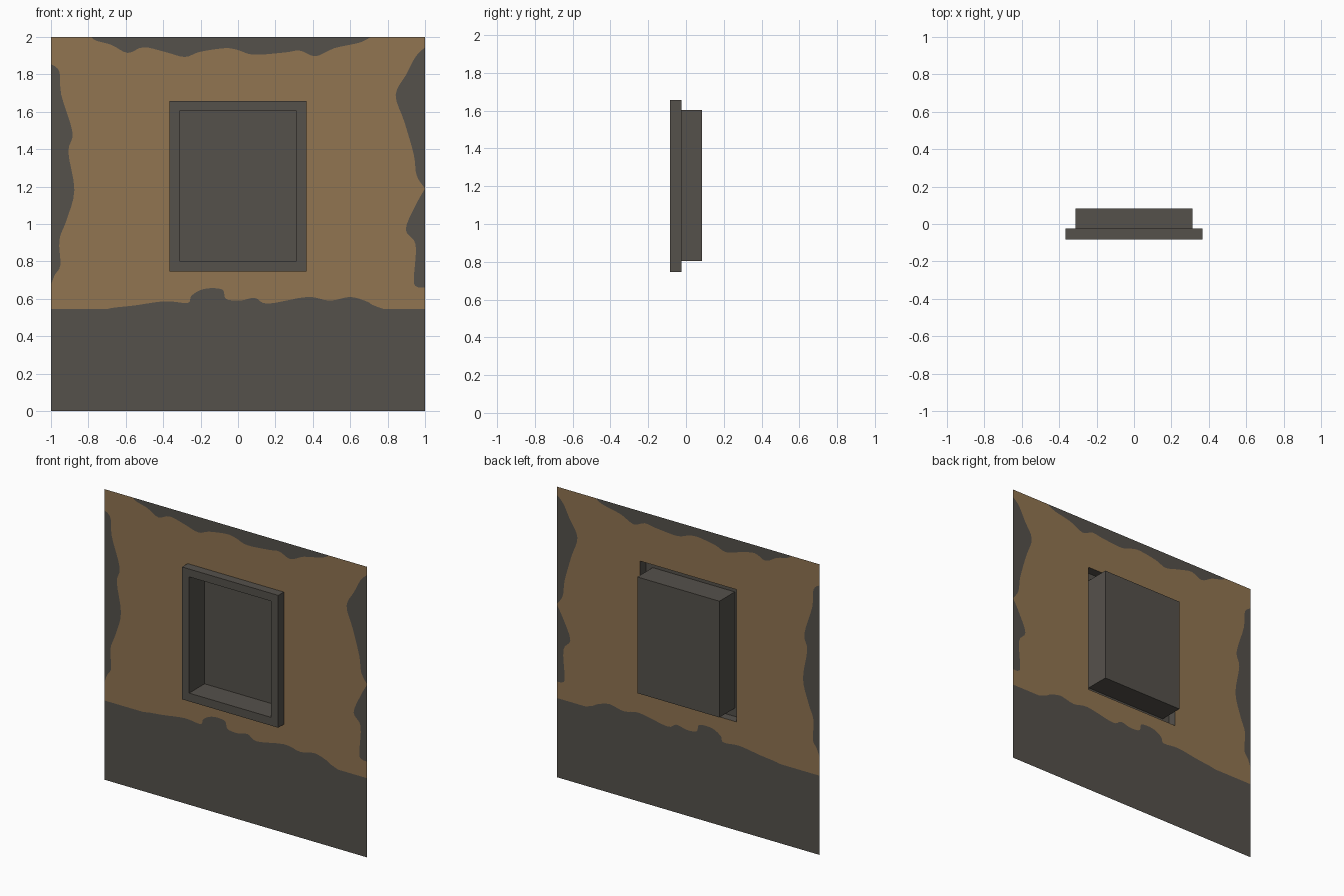
import bpy, bmesh
from mathutils import Vector
from mathutils.geometry import delaunay_2d_cdt

if "Cube" in bpy.data.objects:
    bpy.data.objects.remove(bpy.data.objects["Cube"])


def material(name, srgb):
    m = bpy.data.materials.new(name)
    lin = [((c / 255 + 0.055) / 1.055) ** 2.4 for c in srgb]
    m.diffuse_color = (*lin, 1)
    m.use_nodes = True
    m.node_tree.nodes["Principled BSDF"].inputs["Base Color"].default_value = m.diffuse_color
    return m


plaster = material("brown plaster", (145, 117, 81))
stone = material("dark stone", (85, 81, 75))


def smooth(pts, n=4):
    """Catmull-Rom curve through the points."""
    p = [Vector(q) for q in pts]
    p = [p[0]] + p + [p[-1]]
    out = []
    for a, b, c, d in zip(p, p[1:], p[2:], p[3:]):
        for i in range(n):
            t = i / n
            out.append(0.5 * (2 * b + (c - a) * t + (2 * a - 5 * b + 4 * c - d) * t * t
                              + (3 * b - a - 3 * c + d) * t ** 3))
    out.append(p[-1])
    return [Vector((min(1, max(-1, v.x)), min(2, max(0, v.y)))) for v in out]


# Ragged borders of the bare stone, as (x, z)
bottom = [(-.70, .545), (-.66, .553), (-.55, .565), (-.39, .587), (-.27, .578),
          (-.25, .615), (-.20, .647), (-.14, .657), (-.08, .647), (-.065, .60),
          (.01, .59), (.09, .605), (.16, .574), (.37, .61), (.49, .59), (.60, .61),
          (.69, .585), (.72, .567), (.78, .545)]
top = [(-.785, 2), (-.757, 1.98), (-.675, 1.957), (-.59, 1.915), (-.505, 1.945),
       (-.39, 1.92), (-.285, 1.893), (-.205, 1.92), (-.07, 1.94), (0, 1.93),
       (.085, 1.905), (.25, 1.917), (.33, 1.927), (.415, 1.897), (.515, 1.94),
       (.65, 1.97), (.71, 2)]
left = [(-1, 1.855), (-.955, 1.815), (-.945, 1.69), (-.885, 1.49), (-.907, 1.385),
        (-.875, 1.18), (-.917, 1.02), (-.955, .915), (-.95, .78), (-.98, .727), (-1, .674)]
right_upper = [(1, 1.945), (.95, 1.895), (.90, 1.80), (.843, 1.69), (.89, 1.545),
               (.94, 1.37), (.955, 1.26), (1, 1.19)]
right_lower = [(1, 1.19), (.95, 1.10), (.897, .97), (.95, .89), (.94, .70),
               (.96, .663), (1, .66)]

WALL_Y, FRONT_Y, BACK_Y = -0.023, -0.084, 0.084
OUTER = (-.367, .365, .746, 1.657)
INNER = (-.313, .312, .803, 1.603)


def rect(x0, x1, z0, z1):
    return [Vector(v) for v in ((x0, z0), (x1, z0), (x1, z1), (x0, z1))]


# Wall: flat sheet cut along the stone patches, with an opening behind the frame.
# All outlines run counter-clockwise.
loops = [rect(-1, 1, 0, 2), rect(*OUTER),
         [Vector((1, 0)), Vector((1, .545))] + smooth(bottom)[::-1]
         + [Vector((-1, .545)), Vector((-1, 0))]]
loops += [smooth(c) for c in (top, left[::-1], right_upper, right_lower)]
coords, faces = [], []
for lp in loops:
    faces.append(list(range(len(coords), len(coords) + len(lp))))
    coords += lp
verts, _, tris, _, _, origin = delaunay_2d_cdt(coords, [], faces, 0, 1e-5)

bm = bmesh.new()
bv = [bm.verts.new((v.x, WALL_Y, v.y)) for v in verts]
for tri, src in zip(tris, origin):
    if 1 in src or 0 not in src:
        continue
    f = bm.faces.new([bv[i] for i in tri])
    f.material_index = 1 if any(s >= 2 for s in src) else 0
bm.normal_update()
for f in bm.faces:
    if f.normal.y > 0:
        f.normal_flip()


def finish(bm, name, mats):
    me = bpy.data.meshes.new(name)
    bm.to_mesh(me)
    bm.free()
    for m in mats:
        me.materials.append(m)
    bpy.context.collection.objects.link(bpy.data.objects.new(name, me))


finish(bm, "wall", [plaster, stone])

# Window: raised frame and recessed niche, one folded skin open at the back
bm = bmesh.new()
rings = [[bm.verts.new((v.x, y, v.y)) for v in rect(*r)]
         for r, y in ((OUTER, WALL_Y), (OUTER, FRONT_Y), (INNER, FRONT_Y), (INNER, BACK_Y))]
for a, b in zip(rings, rings[1:]):
    for i in range(4):
        j = (i + 1) % 4
        bm.faces.new((a[i], a[j], b[j], b[i]))
bm.faces.new(rings[-1])
finish(bm, "window_frame_and_niche", [stone])
